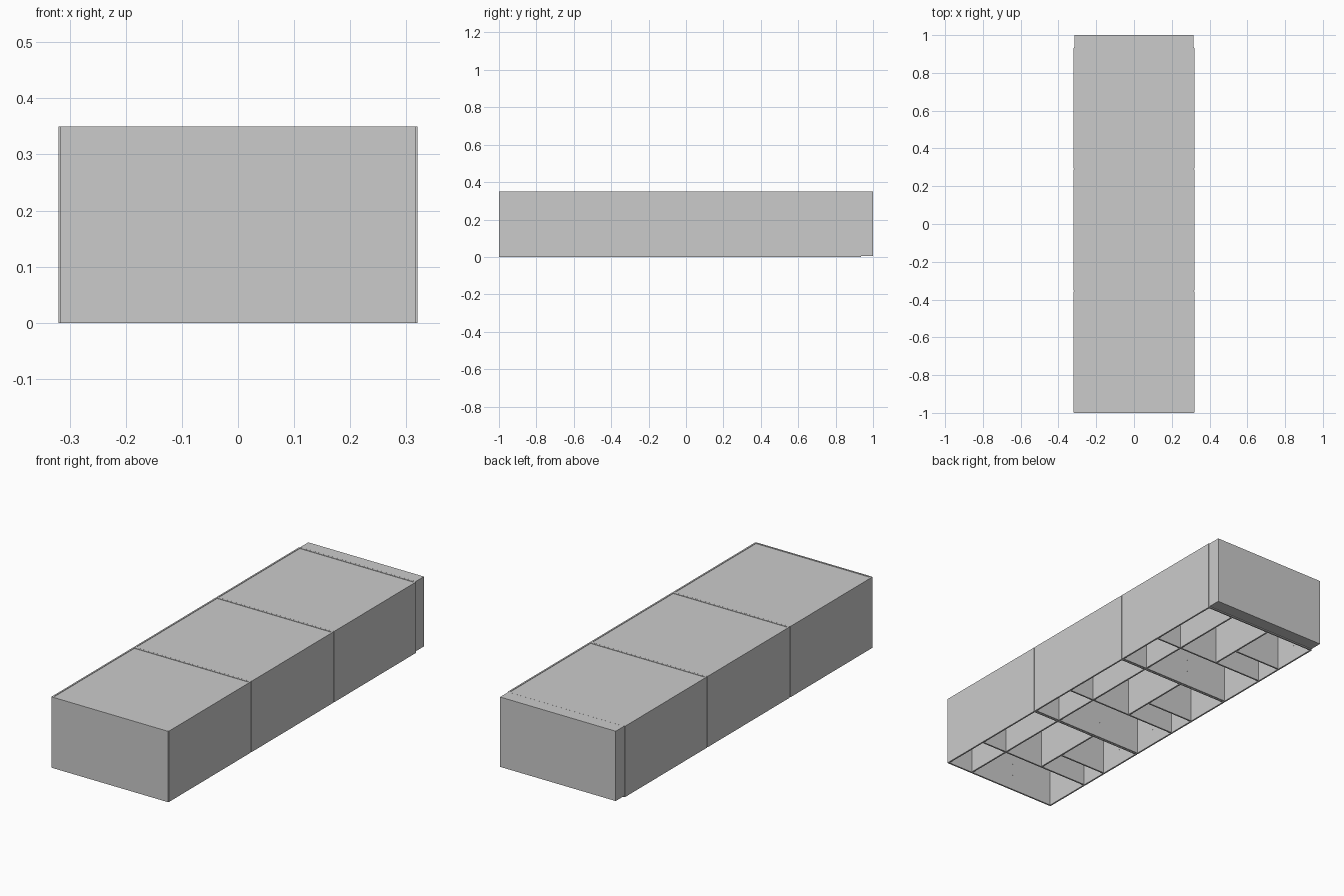
import bpy, bmesh, math
from mathutils import Matrix

if "Cube" in bpy.data.objects:
    bpy.data.objects.remove(bpy.data.objects["Cube"])

W, H, L = 0.32, 0.35, 0.645    # half width, height, module length
T, N = 0.008, 0.003            # board thickness, corner notch


def box(name, x0, x1, y0, y1, z0, z1):
    bm = bmesh.new()
    bmesh.ops.create_cube(bm, size=1)
    for v in bm.verts:
        v.co.x = x0 if v.co.x < 0 else x1
        v.co.y = y0 if v.co.y < 0 else y1
        v.co.z = z0 if v.co.z < 0 else z1
    me = bpy.data.meshes.new(name)
    bm.to_mesh(me)
    bm.free()
    ob = bpy.data.objects.new(name, me)
    bpy.context.collection.objects.link(ob)
    return ob


def studs(name, points, axis):
    # tiny flat dowel caps lying on the board faces
    bm = bmesh.new()
    for p in points:
        rot = Matrix.Rotation(math.pi / 2, 4, axis)
        bmesh.ops.create_cone(bm, cap_ends=True, segments=10, radius1=0.003,
                              radius2=0.003, depth=0.002,
                              matrix=Matrix.Translation(p) @ rot)
    me = bpy.data.meshes.new(name)
    bm.to_mesh(me)
    bm.free()
    bpy.context.collection.objects.link(bpy.data.objects.new(name, me))


def module(n, y0):
    y1, xi, xo = y0 + L, W - T, W - N
    yi0, yi1 = y0 + T, y1 - T
    # outer walls, stepped at the corners
    box(f"left_wall_{n}", -W, -xi, y0 + N, y1 - N, 0, H)
    box(f"right_wall_{n}", xi, W, y0 + N, y1 - N, 0, H)
    box(f"front_wall_{n}", -xo, xo, y0, yi0, 0, H)
    box(f"rear_wall_{n}", -xo, xo, yi1, y1, 0, H)
    # top panel set between the walls
    top = H - 0.002
    zt = top - T
    box(f"top_panel_{n}", -xi, xi, yi0, yi1, top - T, top)

    # dividers, open underneath
    def along(name, x, ya, yb):
        box(f"{name}_{n}", x - T / 2, x + T / 2, ya, yb, 0.002, zt)

    def across(name, y, xa, xb):
        box(f"{name}_{n}", xa, xb, y - T / 2, y + T / 2, 0.002, zt)

    yc, xm = y0 + 0.255, -0.05
    along("long_divider", 0.17, yi0, yi1)
    across("cross_divider", yc, -xi, xi)
    along("rear_divider", xm, yc, yi1)
    across("short_divider", y0 + 0.40, -xi, xm)
    # dowel caps inside the box
    zs = (0.08, 0.14)
    studs(f"side_dowels_{n}", [(-xi, y0 + d, z) for d in (0.12, 0.52) for z in zs], 'Y')
    studs(f"front_dowels_{n}", [(d, yi0, z) for d in (-0.08, 0.08, 0.24) for z in zs], 'X')


# three box modules in a row, almost touching
for i in range(3):
    module(i + 1, -1.0 + i * (L + 0.0005))

# closing slab at the back
box("back_slab", -W + 0.004, W - 0.004, 0.9365, 1.0, 0.005, H)
